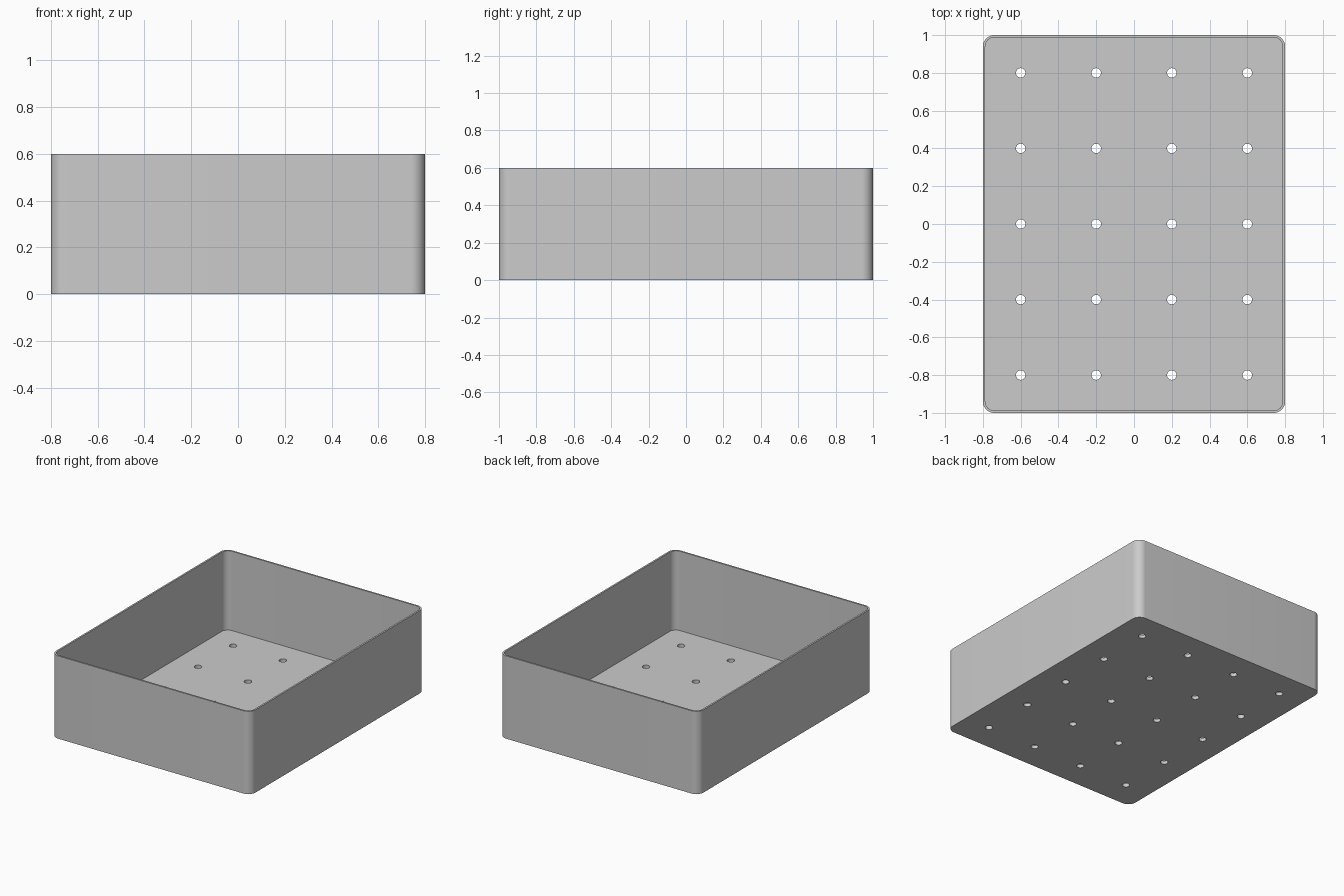
import bpy
import bmesh
from math import cos, sin, pi, radians
from mathutils import Matrix

WIDTH, LENGTH, HEIGHT = 1.6, 2.0, 0.6
WALL, FLOOR = 0.0125, 0.025
CORNER, CORNER_STEPS = 0.06, 12
HOLE_RADIUS, SPACING = 0.025, 0.4

old = bpy.data.objects.get("Cube")
if old:
    bpy.data.objects.remove(old, do_unlink=True)


def make_material(name, colour):
    mat = bpy.data.materials.new(name)
    mat.use_nodes = True
    mat.diffuse_color = colour
    mat.node_tree.nodes["Principled BSDF"].inputs["Base Color"].default_value = colour
    return mat


def make_object(name, bm):
    bmesh.ops.recalc_face_normals(bm, faces=bm.faces[:])
    mesh = bpy.data.meshes.new(name)
    bm.to_mesh(mesh)
    bm.free()
    obj = bpy.data.objects.new(name, mesh)
    bpy.context.collection.objects.link(obj)
    return obj


def rounded_ring(bm, inset, z):
    """Rounded rectangle of vertices, shrunk evenly by inset."""
    radius = CORNER - inset
    ring = []
    for quarter, (sx, sy) in enumerate(((1, 1), (-1, 1), (-1, -1), (1, -1))):
        cx, cy = sx * (WIDTH / 2 - CORNER), sy * (LENGTH / 2 - CORNER)
        for i in range(CORNER_STEPS + 1):
            a = (quarter + i / CORNER_STEPS) * pi / 2
            ring.append(bm.verts.new((cx + radius * cos(a), cy + radius * sin(a), z)))
    return ring


# Open tray: underside, outer wall, rim, inner wall, floor
bm = bmesh.new()
rings = [rounded_ring(bm, inset, z) for inset, z in
         ((0, 0), (0, HEIGHT), (WALL, HEIGHT), (WALL, FLOOR))]
for low, high in zip(rings, rings[1:]):
    for i in range(len(low)):
        j = (i + 1) % len(low)
        bm.faces.new((low[i], low[j], high[j], high[i]))
bm.faces.new(rings[0])
bm.faces.new(rings[-1])
tray = make_object("tray", bm)
tray.data.materials.append(make_material("grey plastic", (0.6, 0.6, 0.6, 1)))

# Drain holes in a four by five grid
bm = bmesh.new()
for col in range(4):
    for row in range(5):
        spot = Matrix.Translation(((col - 1.5) * SPACING, (row - 2) * SPACING, 0))
        bmesh.ops.create_cone(bm, cap_ends=True, segments=32, radius1=HOLE_RADIUS,
                              radius2=HOLE_RADIUS, depth=0.2, matrix=spot)
cutter = make_object("drain_hole_cutter", bm)
cutter.hide_render = True

drill = tray.modifiers.new("drain_holes", 'BOOLEAN')
drill.operation = 'DIFFERENCE'
drill.solver = 'EXACT'
drill.object = cutter

bpy.ops.object.select_all(action='DESELECT')
tray.select_set(True)
bpy.context.view_layer.objects.active = tray
bpy.ops.object.modifier_apply(modifier=drill.name)
bpy.data.objects.remove(cutter, do_unlink=True)
bpy.ops.object.shade_smooth_by_angle(angle=radians(30))
